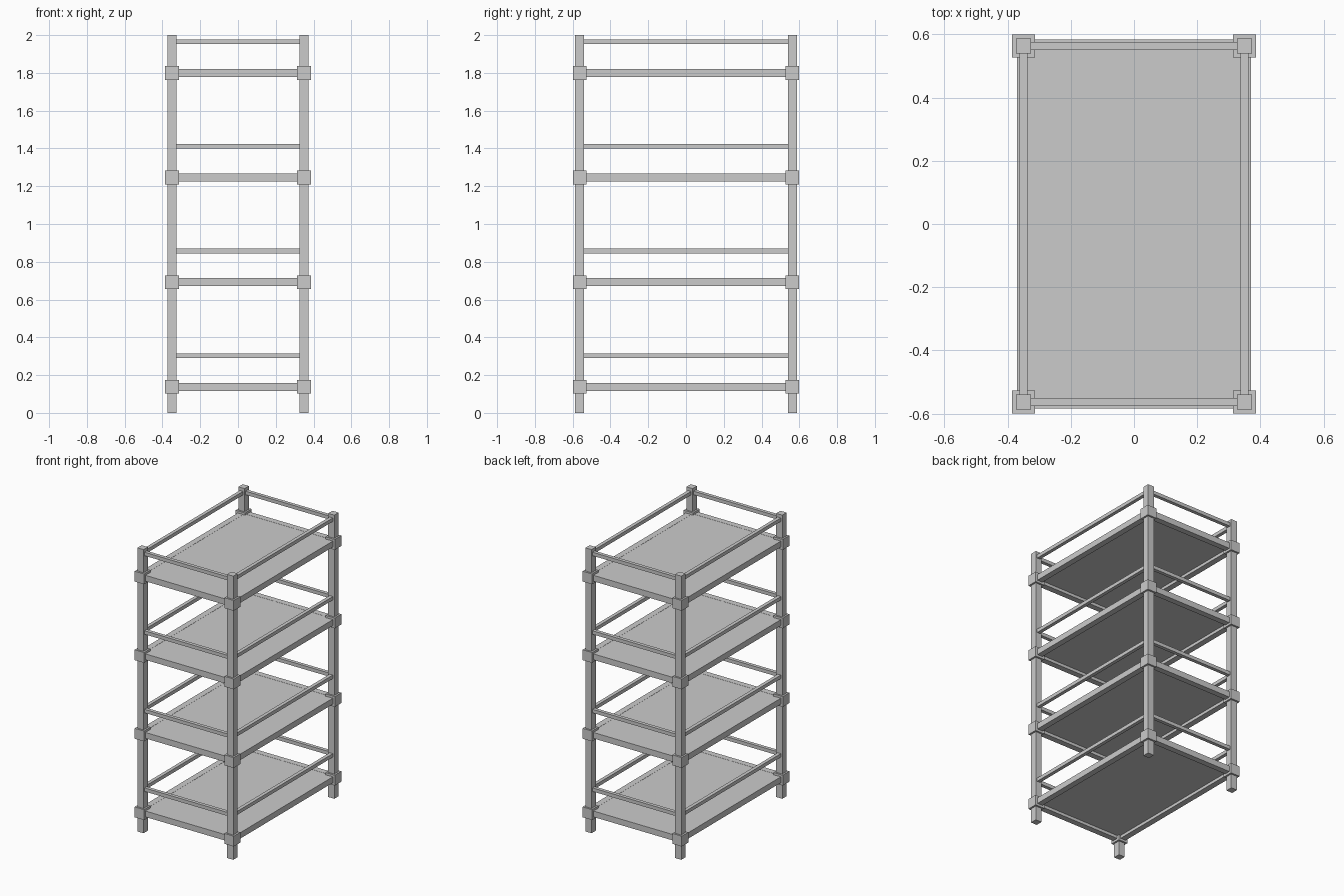
import bpy

if "Cube" in bpy.data.objects:
    bpy.data.objects.remove(bpy.data.objects["Cube"])

PX, PY = 0.35, 0.563              # post centre offsets
POST, JOINT, RAIL, GUARD = 0.048, 0.073, 0.042, 0.025
LEVELS = [0.138 + 0.554 * i for i in range(4)]
CORNERS = [(sx * PX, sy * PY) for sx in (-1, 1) for sy in (-1, 1)]


def box(name, centre, size):
    bpy.ops.mesh.primitive_cube_add(size=1, location=centre)
    ob = bpy.context.object
    ob.name = name
    ob.scale = size
    bpy.ops.object.transform_apply(location=False, rotation=False, scale=True)
    return ob


def frame(name, z, w):
    # four rails running between the post faces
    for s in (-1, 1):
        box(name + "_end", (0, s * PY, z), (2 * PX - POST, w, w))
        box(name + "_side", (s * PX, 0, z), (w, 2 * PY - POST, w))


# corner posts
for x, y in CORNERS:
    box("corner_post", (x, y, 1), (POST, POST, 2))

for z in LEVELS:
    # square joint collars around the posts
    for x, y in CORNERS:
        box("joint_collar", (x, y, z), (JOINT, JOINT, JOINT))
    # shelf frame, guard rail and shelf panel
    frame("shelf_rail", z, RAIL)
    frame("guard_rail", z + 0.165, GUARD)
    box("shelf_panel", (0, 0, z + 0.01), (2 * PX - RAIL, 2 * PY - RAIL, 0.02))
